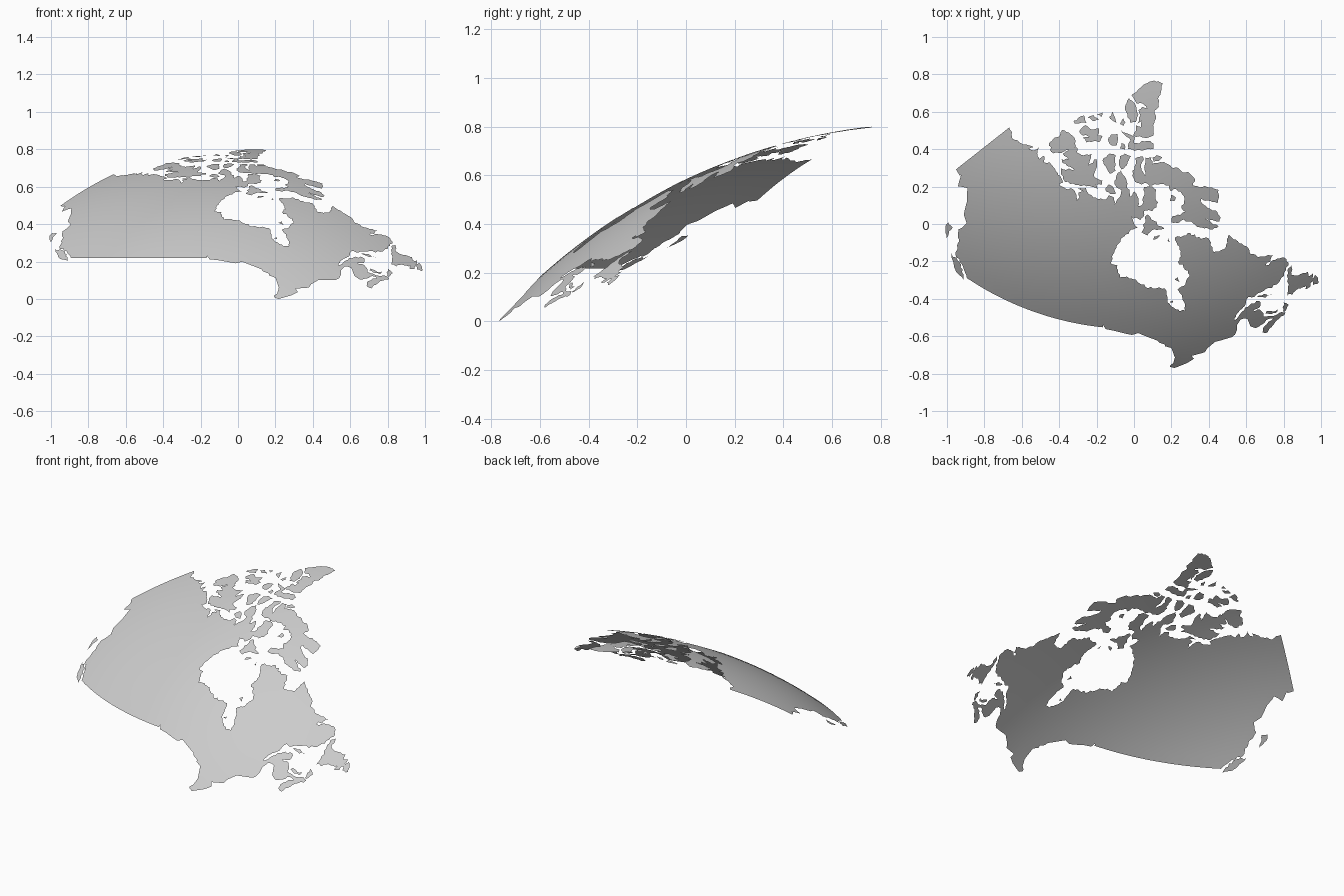
import bpy, random
from math import sin, cos, radians, ceil
from mathutils import Vector
from mathutils.geometry import delaunay_2d_cdt

random.seed(4)
R, POLE_Y, BASE, MID = 2.442, 1.041, 1.6244, 89.2   # globe radius, pole position, ground level, middle meridian


def flat(west, north):
    """Degrees west / north to plan position."""
    r, a = R * cos(radians(north)), radians(MID - west)
    return Vector((r * sin(a), POLE_Y - r * cos(a)))


def coast(points, rough=0.12):
    """Subdivide an open line along the globe and roughen it; the last point is left out."""
    line = []
    for (w0, n0), (w1, n1) in zip(points, points[1:]):
        a, b = flat(w0, n0), flat(w1, n1)
        side = Vector((a.y - b.y, b.x - a.x))
        steps = max(1, ceil((b - a).length / 0.016))
        for i in range(steps):
            t = i / steps
            p = flat(w0 + (w1 - w0) * t, n0 + (n1 - n0) * t)
            if i:
                p += side.normalized() * random.uniform(-1, 1) * min(rough * side.length, rough * 0.06)
            line.append(p)
    return line


def shell(name, loop, step=0.05):
    """Fill a closed outline with a fine mesh and lift it onto the globe."""
    n = len(loop)
    xs, ys = [p.x for p in loop], [p.y for p in loop]
    grid = [Vector((i * step, j * step))
            for i in range(ceil(min(xs) / step), ceil(max(xs) / step))
            for j in range(ceil(min(ys) / step), ceil(max(ys) / step))]
    edges = [(i, (i + 1) % n) for i in range(n)]
    verts, _, faces, *_ = delaunay_2d_cdt(loop + grid, edges, [], 1, 1e-5)
    used = sorted({i for f in faces for i in f})
    index = {v: k for k, v in enumerate(used)}
    lifted = []
    for i in used:
        x, y = verts[i]
        lifted.append((x, y, (R * R - x * x - (y - POLE_Y) ** 2) ** 0.5 - BASE))
    me = bpy.data.meshes.new(name)
    me.from_pydata(lifted, [], [[index[i] for i in f] for f in faces])
    me.shade_smooth()
    bpy.context.collection.objects.link(bpy.data.objects.new(name, me))


def island(name, points):
    shell(name, coast(points + points[:1]))


# Mainland: coast and border runs, clockwise from the north-west corner
north_coast = [(141, 69.65), (139, 69.55), (137.2, 69), (135.5, 69.4), (133, 69.5), (129.6, 70.2), (130.5, 69.6),
               (128.9, 69.8), (128, 70.6), (126.6, 69.6), (125.3, 69.4), (124.6, 70.15), (123.4, 69.4), (121.5, 69.8),
               (118, 69.2), (116, 68.95), (114, 68.3), (115.1, 67.9), (112.5, 67.7), (110, 68), (108.3, 67.4),
               (107.6, 66.6), (107.2, 67.3), (108, 67.8), (106.4, 68.15), (108.7, 68.3), (106, 68.7), (104.5, 68),
               (102, 67.8), (98.5, 67.8), (97.8, 68.45), (96, 68.25), (95.6, 67.3), (94.8, 68.05), (93.8, 68.6),
               (93.6, 69.3), (95.5, 69.6), (96.5, 70.1), (95.9, 71.3), (94.5, 71.95), (92.9, 71.2), (91.6, 70.2),
               (91.8, 69.7), (90.7, 69.4), (90.5, 68.5), (89, 69.2), (88, 68.5), (87.9, 67.2), (86.5, 67.4),
               (85.6, 68.7), (85.5, 69.75), (82.5, 69.7), (81.3, 69.2), (82, 68.1), (81.3, 67.5), (83.4, 66.4)]
bay_coast = [(83.4, 66.4), (86.1, 66.5), (86, 66), (87.3, 65.3), (90, 65.8), (88, 64.2), (90, 64), (90.7, 63.4),
             (92.5, 62.8), (93.2, 62), (94.2, 60.9), (94.7, 60), (94.8, 59), (93.2, 58.8), (92.5, 57), (90.8, 57.2),
             (88.8, 56.8), (87.5, 56), (85, 55.3), (82.4, 55.15), (82.2, 53), (81, 52), (80, 51.3), (78.9, 51.3),
             (78.7, 52.3), (79, 53.8), (79.7, 54.7), (77.8, 55.3), (76.6, 56.3), (76.6, 57.2), (78.5, 58.8),
             (77.5, 59.5), (77.5, 60.5), (78.1, 62.3), (75.7, 62.3), (73.8, 62.45), (71.5, 61.2), (69.6, 61),
             (69.5, 58.8), (68.2, 58.6), (66.5, 58.7), (65.4, 59.8), (64.5, 60.35)]
east_coast = [(64.5, 60.35), (63.8, 59.4), (62.5, 58.3), (61.6, 57.2), (61.7, 56.3), (60.2, 55.3), (57.4, 54.5),
              (60, 53.7), (57.1, 53.7), (55.8, 53.2), (55.7, 52.2), (57, 51.4), (59, 50.5), (60, 50.2), (63.5, 50.25),
              (66.5, 50.2), (67.3, 49.3), (68.6, 48.9), (69.7, 48.1), (70.9, 46.95), (69.3, 47.9), (68.3, 48.55),
              (66.5, 49.1), (64.5, 49.1), (64.3, 48.8), (64.8, 48.1), (66.3, 48.05), (65, 47.7), (64.7, 47),
              (64.9, 46.4), (64, 46.1), (62.5, 45.7), (61.6, 45.7), (61.1, 45.3), (63.5, 44.6), (64.4, 44.1),
              (65.5, 43.5), (66.2, 43.9), (65.9, 44.5), (64.5, 45.2), (63.5, 45.3), (64.8, 45.6), (66, 45.2),
              (67.1, 45.1)]
south_border = [(67.1, 45.1), (67.8, 45.7), (67.8, 47.07), (68.3, 47.35), (69.05, 47.4), (70, 46.7), (70.3, 45.9),
                (70.9, 45.25), (71.5, 45), (74.7, 45), (76.3, 44.2), (76.8, 43.63), (79.2, 43.45), (78.9, 42.85),
                (80.1, 42.3), (82.4, 41.68), (83.1, 42), (83.1, 42.25), (82.5, 42.6), (82.1, 43.6), (82.5, 45.35),
                (83.6, 45.8), (83.6, 46.1), (84.6, 46.5), (84.9, 46.9), (88.4, 48.3), (89.6, 48), (90.8, 48.2),
                (93, 48.6), (94.6, 48.75), (95.15, 49.37), (95.2, 49), (123.1, 49)]
west_coast = [(123.1, 49), (124, 49.6), (125.4, 50.4), (127.6, 51), (128, 52), (129, 53.2), (130.5, 54.4), (130.1, 55)]
west_border = [(130.1, 55), (130, 55.9), (131.8, 56.6), (133.4, 58.4), (134.9, 59.3), (135.5, 59.75), (136.5, 59.4),
               (137.5, 58.9), (139.1, 60.35), (139.2, 60.1), (141, 60.3), (141, 69.65)]
shell("mainland", coast(north_coast) + coast(bay_coast) + coast(east_coast) + coast(south_border, 0)
      + coast(west_coast) + coast(west_border, 0))

# Pacific islands
island("pacific_south_island", [(128.3, 50.75), (125.5, 50.25), (124, 49.2), (123.4, 48.4), (125, 48.75),
                                (126.6, 49.5), (127.8, 50.2)])
island("pacific_north_island", [(133.1, 54.1), (131.7, 54), (131.7, 53.2), (131.1, 52.1), (132.3, 52.9), (133, 53.4)])

# Atlantic islands
island("atlantic_large_island", [(59.3, 47.7), (58.4, 48.9), (57.5, 50.1), (56.7, 51.3), (55.5, 51.6), (56.5, 50.3),
                                 (55.9, 49.8), (54.5, 49.5), (53.5, 49.2), (53.9, 48.5), (53, 48.5), (53.7, 47.8),
                                 (52.8, 48.1), (52.7, 47.3), (53.1, 46.65), (54.2, 46.85), (53.9, 47.5), (55.3, 46.9),
                                 (55.8, 47), (55.2, 47.5), (56.5, 47.6)])
island("atlantic_cape_island", [(61.4, 45.65), (60.5, 47), (59.9, 46.2), (61, 45.55)])
island("gulf_south_island", [(64.4, 46.7), (64, 47), (63, 46.45), (62, 46.45), (62.6, 46), (63.8, 46.35)])
island("gulf_north_island", [(64.5, 49.85), (63, 49.8), (61.7, 49.1), (63.5, 49.4)])

# Bay and strait islands
island("bay_north_island", [(87.1, 63.6), (86.3, 64.2), (85.9, 65.7), (84.9, 66), (84, 65.3), (81.5, 64.2),
                            (80.5, 63.8), (83.4, 63.9), (85.5, 63.1)])
island("bay_middle_island", [(83.9, 62.4), (83.7, 62.9), (82, 62.9)])
island("bay_east_island", [(79.9, 62.4), (79.5, 61.8), (80.2, 62)])
island("bay_small_island", [(80, 56.3), (79.2, 56.6), (79, 55.8)])
island("bay_south_island", [(81.9, 53), (81, 53.15), (81.1, 52.8)])
island("basin_island", [(77.5, 67.4), (76.5, 68.2), (75.2, 67.7), (76, 67.3)])

# Great eastern arctic island
island("east_arctic_island", [(89.9, 71.3), (89, 72.5), (88.5, 73.6), (85.2, 73.8), (86.2, 72), (84.8, 71.3),
                              (85, 72.3), (84, 73.6), (81.5, 73.6), (81.3, 72.7), (78, 72.75), (76.5, 72.7),
                              (74.5, 72.1), (74, 71.7), (71.5, 71.4), (70.5, 70.7), (68.5, 70.5), (67, 69.2),
                              (68.5, 68.6), (66.7, 68), (64.8, 67.9), (63, 67.3), (61.5, 66.6), (62.5, 65.6),
                              (63.5, 65), (65.2, 65.7), (67.5, 66.5), (68, 66.2), (66.8, 65), (64.7, 63.9),
                              (64.5, 63), (65.2, 62.6), (67, 63.2), (68.7, 63.75), (67.5, 63), (66, 62),
                              (67.8, 61.9), (69, 62.4), (71.5, 63), (72.2, 63.6), (74.5, 64.5), (76.5, 64.2),
                              (78.2, 64.5), (77.5, 65.3), (73.6, 65.5), (74.3, 66.1), (72.6, 67.2), (73.2, 68.3),
                              (75, 68.9), (76.5, 68.7), (76.5, 69.5), (79.5, 69.9), (81.5, 70), (86.5, 70.1),
                              (88.8, 70.5), (89.4, 71)])
island("east_cap_island", [(81, 73.5), (79, 73.75), (76.8, 73.3), (78.5, 72.95), (80.7, 73)])

# Western and central arctic islands
island("southwest_arctic_island", [(113.5, 68.5), (116, 69.2), (117, 69.9), (112.2, 70.5), (117.3, 70.6), (118.3, 71),
                                   (116, 71.4), (118.9, 71.7), (117.5, 72.8), (114.6, 73.3), (114, 72.7), (111, 72.7),
                                   (108, 73.3), (107.7, 71.7), (105.3, 72.8), (104.4, 71.6), (104.5, 70.5),
                                   (101, 70.2), (100.9, 69.7), (102.9, 69.5), (101.9, 69), (105, 69.1), (108.9, 68.8)])
island("far_west_arctic_island", [(125.9, 71.9), (123.1, 71.1), (120.5, 71.5), (119.1, 72), (115.5, 73.4),
                                  (117.5, 74.2), (121.5, 74.5), (124.7, 74.3), (124.2, 73.6), (125.5, 72.3)])
island("central_arctic_island", [(102.7, 72.8), (100.2, 73.9), (97.5, 73.8), (97.3, 72.9), (96.6, 71.8), (98.7, 71.3),
                                 (101, 72.2)])
island("central_east_island", [(95.6, 72.8), (95.5, 73.8), (93.5, 74.15), (90.3, 73.9), (92.1, 72.7), (94.2, 72.05)])
island("central_south_island", [(99.4, 69.3), (98.5, 69.9), (96.5, 69.5), (95.5, 68.8), (97.5, 68.65), (99, 68.9)])
island("sound_north_island", [(92, 74.8), (89, 74.55), (80, 74.6), (79.5, 75.3), (81, 75.7), (89.3, 75.6),
                              (88.7, 76.3), (92, 76.7), (96.5, 77.1), (91, 75.9), (92.2, 75.2)])
island("sound_middle_island", [(96, 74.8), (95.5, 75.5), (93.6, 75.3), (93.5, 74.7)])
island("sound_west_island", [(102.5, 75.6), (101.5, 76.4), (98, 76.6), (97.5, 75.8), (97.7, 75.1), (100, 75)])

# Far northern islands
island("northwest_large_island", [(117.4, 75.3), (115.9, 76.4), (112, 76.2), (108.6, 76.7), (108, 75.8), (105.7, 75.9),
                                  (106, 75.1), (109, 74.9), (112, 74.4), (114.3, 74.8), (111.5, 75.2), (116, 75.1)])
island("northwest_outer_island", [(122.7, 76.1), (119.3, 77.4), (116, 76.7), (119.5, 76.2), (121.5, 75.9)])
island("north_outer_island", [(117, 77.4), (114.5, 78), (110.3, 77.7), (113.5, 77.3)])
island("north_edge_island", [(113, 78.3), (110, 78.75), (109.5, 78.2)])
island("north_long_island", [(105, 78.5), (103.5, 79.3), (99.9, 78), (103, 78.2)])
island("north_round_island", [(97.8, 77.9), (96, 78.7), (94.5, 78.2), (95.5, 77.7)])
island("north_mountain_island", [(95, 80.6), (93.5, 81.3), (89.5, 80.8), (87.5, 80.2), (86.3, 79.2), (88, 78.3),
                                 (91.5, 78.2), (93.5, 79.2), (95.8, 80.1)])
island("northernmost_island", [(91.5, 81.7), (87, 82.1), (83, 82.6), (78, 83), (70, 83.1), (64, 82.8), (61.2, 82.3),
                               (66, 81.4), (70, 80.8), (71.5, 79.7), (75, 79.4), (75.3, 78.4), (77, 77.9),
                               (78.3, 77.1), (79, 76.3), (81, 76.2), (85, 76.3), (89.5, 76.5), (88, 77.2), (88, 77.85),
                               (85, 77.6), (84.5, 78.4), (87, 78.1), (85, 79.1), (86, 79.8), (83, 80.2), (80, 79.9),
                               (82.5, 80.6), (87, 80.6), (89, 81.2)])
